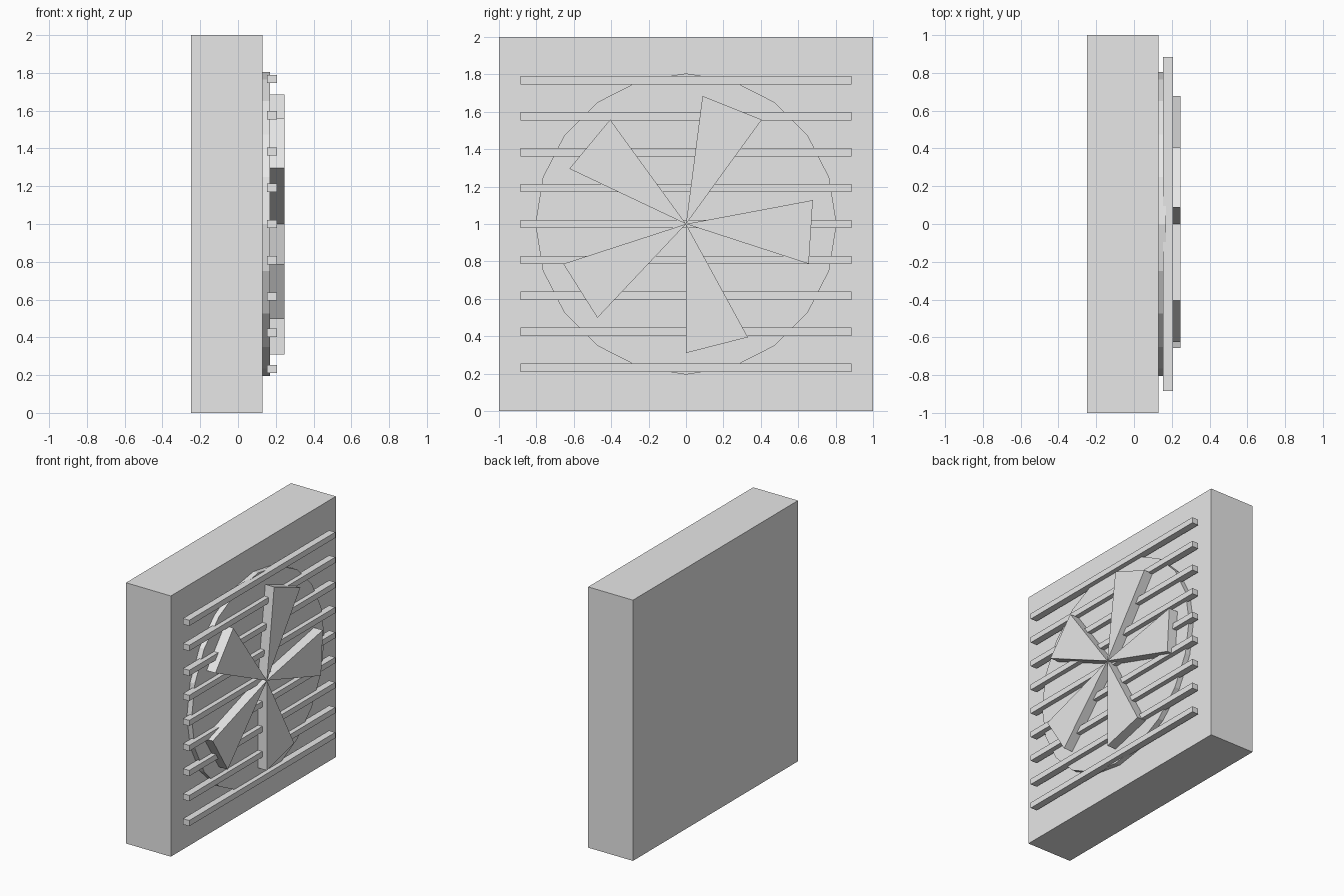
import bpy
import bmesh
from math import cos, sin, pi, tau

default = bpy.data.objects.get("Cube")
if default:
    bpy.data.objects.remove(default, do_unlink=True)

grey = bpy.data.materials.new("light_grey")
grey.use_nodes = True
grey.diffuse_color = (0.8, 0.8, 0.8, 1)
grey.node_tree.nodes["Principled BSDF"].inputs["Base Color"].default_value = grey.diffuse_color

MID = 1.0  # height of the fan axis


def prism(name, outline, x0, x1):
    """Extrude a (y, z) outline, given relative to the fan axis, along x."""
    bm = bmesh.new()
    face = bm.faces.new([bm.verts.new((x0, y, MID + z)) for y, z in outline])
    extruded = bmesh.ops.extrude_face_region(bm, geom=[face], use_keep_orig=True)
    verts = [g for g in extruded["geom"] if isinstance(g, bmesh.types.BMVert)]
    bmesh.ops.translate(bm, verts=verts, vec=(x1 - x0, 0, 0))
    bmesh.ops.recalc_face_normals(bm, faces=bm.faces)
    mesh = bpy.data.meshes.new(name)
    bm.to_mesh(mesh)
    bm.free()
    mesh.materials.append(grey)
    obj = bpy.data.objects.new(name, mesh)
    bpy.context.collection.objects.link(obj)
    return obj


def rect(half_y, half_z, z=0):
    return [(-half_y, z - half_z), (half_y, z - half_z),
            (half_y, z + half_z), (-half_y, z + half_z)]


def polar(radius, angle):
    return radius * cos(angle), radius * sin(angle)


# Box housing
prism("housing", rect(1, 1), -0.25, 0.13)

# Round plate behind the fan
SIDES = 20
prism("fan_plate", [polar(0.805, tau * i / SIDES) for i in range(SIDES)], 0.13, 0.17)

# Horizontal grille bars
for i in range(-4, 5):
    prism(f"grille_bar_{i + 5}", rect(0.885, 0.022, i * 0.192), 0.153, 0.206)

# Five wedge blades meeting at the axis
for i in range(5):
    start = -pi / 2 + tau * i / 5
    prism(f"fan_blade_{i + 1}",
          [(0, 0), polar(0.69, start), polar(0.69, start + 0.5)], 0.17, 0.245)
